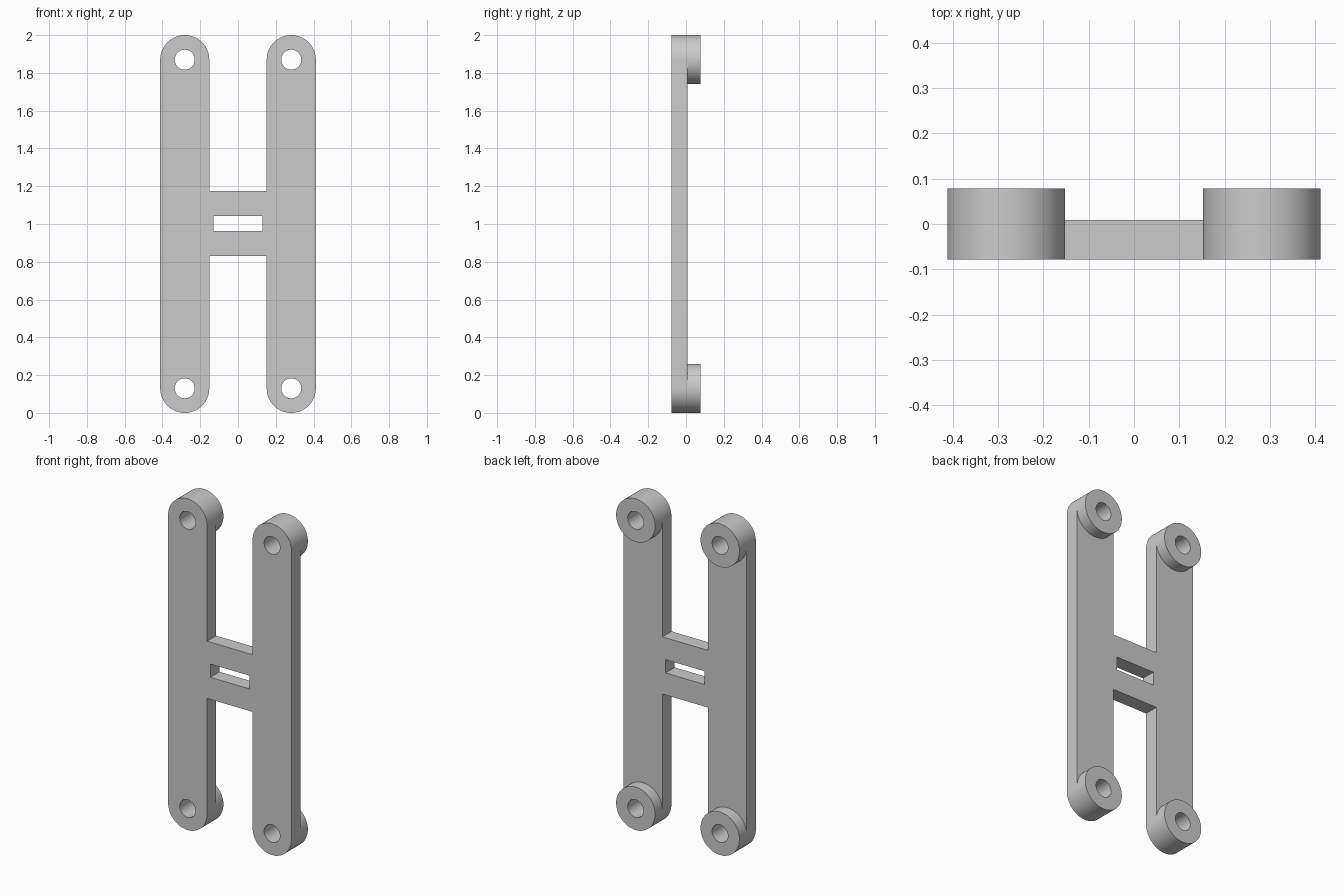
import bpy
import bmesh
from math import pi, sin, cos, radians

cube = bpy.data.objects.get("Cube")
if cube:
    bpy.data.objects.remove(cube, do_unlink=True)

R, HOLE = 0.13, 0.053        # bar end radius, bolt hole radius
CX, ZB, ZT = 0.282, 0.13, 1.87
FRONT, BACK, BOSS = -0.078, 0.009, 0.078
SEGS = 64

grey = bpy.data.materials.new("plain grey")
grey.use_nodes = True
colour = (0.6, 0.6, 0.6, 1)
grey.diffuse_color = colour
grey.node_tree.nodes["Principled BSDF"].inputs["Base Color"].default_value = colour


def arc(cx, cz, r, start, sweep, n):
    return [(cx + r * cos(start + sweep * i / n), cz + r * sin(start + sweep * i / n))
            for i in range(n + 1)]


def circle(cx, cz, r):
    return arc(cx, cz, r, 0, 2 * pi, SEGS)[:-1]


def rect(x, z0, z1):
    return [(-x, z0), (x, z0), (x, z1), (-x, z1)]


def extrude(name, loops, y0, y1):
    """Fill an outline with holes in the XZ plane and extrude it along Y."""
    curve = bpy.data.curves.new(name, 'CURVE')
    curve.dimensions = '2D'
    curve.fill_mode = 'BOTH'
    curve.extrude = (y1 - y0) / 2
    for loop in loops:
        spline = curve.splines.new('POLY')
        spline.points.add(len(loop) - 1)
        for p, (x, z) in zip(spline.points, loop):
            p.co = (x, z, 0, 1)
        spline.use_cyclic_u = True
    helper = bpy.data.objects.new(name + "_outline", curve)
    bpy.context.collection.objects.link(helper)
    bpy.context.view_layer.update()
    mesh = bpy.data.meshes.new_from_object(
        helper.evaluated_get(bpy.context.evaluated_depsgraph_get()))
    bpy.data.objects.remove(helper, do_unlink=True)
    bm = bmesh.new()
    bm.from_mesh(mesh)
    bmesh.ops.remove_doubles(bm, verts=bm.verts, dist=1e-5)
    for v in bm.verts:
        x, z, d = v.co
        v.co = (x, (y0 + y1) / 2 - d, z)
    bmesh.ops.recalc_face_normals(bm, faces=bm.faces)
    bm.to_mesh(mesh)
    bm.free()
    mesh.name = name
    mesh.materials.clear()
    mesh.materials.append(grey)
    obj = bpy.data.objects.new(name, mesh)
    bpy.context.collection.objects.link(obj)
    bpy.ops.object.select_all(action='DESELECT')
    obj.select_set(True)
    bpy.context.view_layer.objects.active = obj
    bpy.ops.object.shade_smooth_by_angle(angle=radians(30))
    return obj


# H-shaped plate: two round-ended bars joined by a slotted bridge
z0, z1 = 0.83, 1.175
half = arc(CX, ZB, R, pi, pi, SEGS // 2) + arc(CX, ZT, R, 0, pi, SEGS // 2)
right_side = [(CX - R, z0)] + half + [(CX - R, z1)]
outline = right_side + [(-x, z) for x, z in reversed(right_side)]
corners = [(sx * CX, z) for sx in (-1, 1) for z in (ZB, ZT)]
holes = [circle(x, z, HOLE) for x, z in corners]
extrude("h_plate", [outline, rect(0.13, 0.963, 1.043)] + holes, FRONT, BACK)

# Drilled round bosses behind each bar end
for x, z in corners:
    name = ("left" if x > 0 else "right") + ("_top" if z > 1 else "_bottom") + "_boss"
    extrude(name, [circle(x, z, R), circle(x, z, HOLE)], BACK, BOSS)
